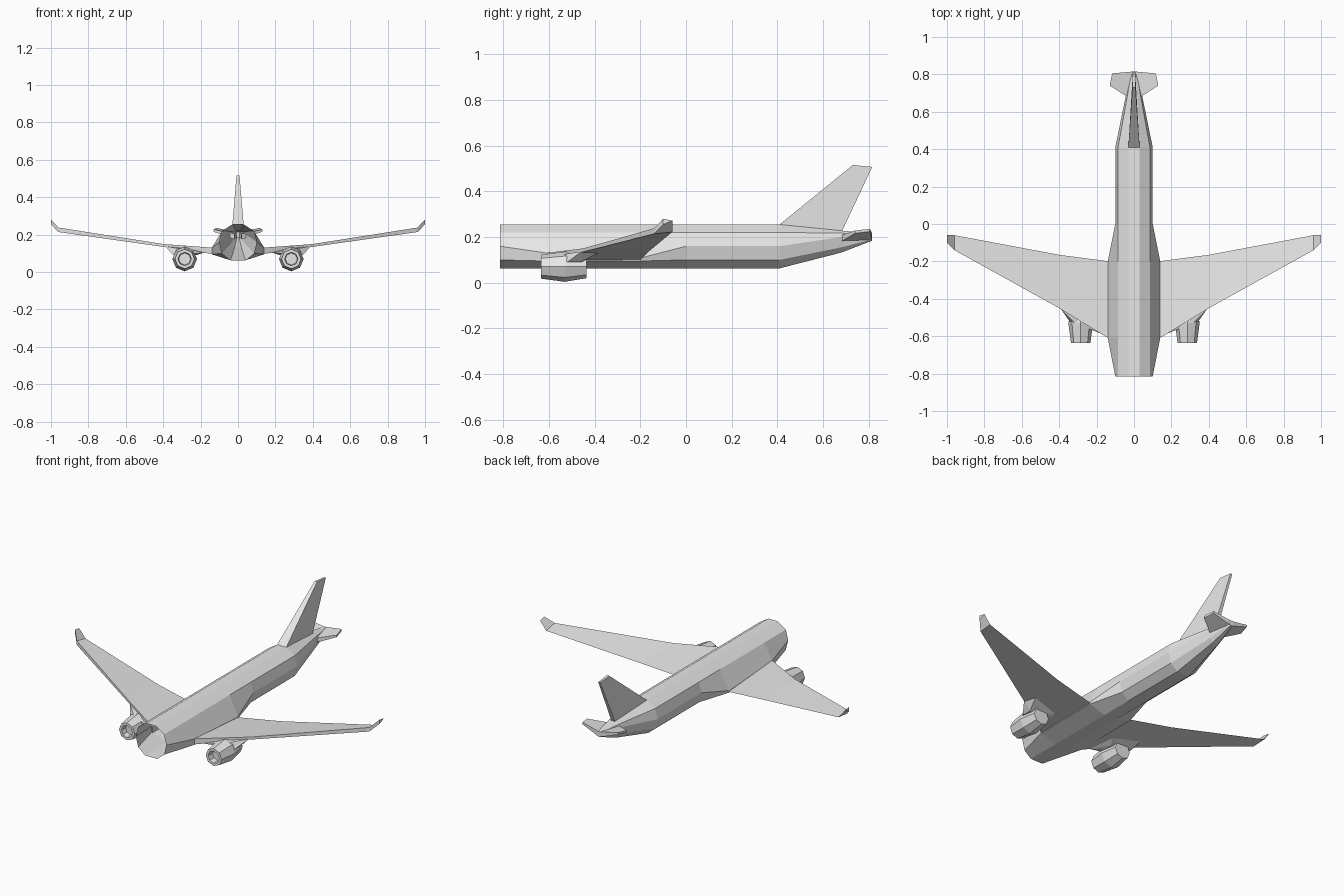
import bpy, bmesh, math

cube = bpy.data.objects.get("Cube")
if cube:
    bpy.data.objects.remove(cube, do_unlink=True)

grey = bpy.data.materials.new("light grey")
grey.use_nodes = True
grey.diffuse_color = (0.8, 0.8, 0.8, 1)
grey.node_tree.nodes["Principled BSDF"].inputs["Base Color"].default_value = (0.8, 0.8, 0.8, 1)


def finish(name, bm, mirror=False):
    """Turn a bmesh into a flat-shaded object, mirrored across x if asked."""
    bmesh.ops.recalc_face_normals(bm, faces=bm.faces)
    mesh = bpy.data.meshes.new(name)
    bm.to_mesh(mesh)
    bm.free()
    mesh.materials.append(grey)
    obj = bpy.data.objects.new(name, mesh)
    bpy.context.collection.objects.link(obj)
    if mirror:
        obj.modifiers.new("Mirror", 'MIRROR').use_mirror_merge = False
    return obj


def loft(name, rings, cap_start=True, cap_end=True, mirror=False):
    """Skin a row of closed rings with equal point counts."""
    bm = bmesh.new()
    rows = [[bm.verts.new(p) for p in ring] for ring in rings]
    n = len(rows[0])
    for a, b in zip(rows, rows[1:]):
        for i in range(n):
            j = (i + 1) % n
            bm.faces.new((a[i], a[j], b[j], b[i]))
    if cap_start:
        bm.faces.new(rows[0])
    if cap_end:
        bm.faces.new(rows[-1])
    return finish(name, bm, mirror)


def hull(name, points, mirror=False):
    bm = bmesh.new()
    for p in points:
        bm.verts.new(p)
    bmesh.ops.convex_hull(bm, input=bm.verts)
    return finish(name, bm, mirror)


# Fuselage: ten-sided tube, open at the nose, swelling at the wing roots
body = [(.03, .255), (.085, .22), (.10, .16), (.085, .10), (.04, .063)]
root_front = body[:2] + [(.14, .13), (.14, .095), body[4]]
root_back = body[:2] + [(.14, .108), (.14, .095), body[4]]
tail = [(.018, .228), (.036, .217), (.045, .20), (.036, .155), (.018, .132)]
tail_tip = [(.006, .215), (.014, .21), (.016, .20), (.014, .19), (.006, .184)]
stations = [(-.815, body), (-.61, root_front), (-.2, root_back), (0, body),
            (.41, body), (.68, tail), (.815, tail_tip)]
loft("fuselage",
     [[(x, y, z) for x, z in half] + [(-x, y, z) for x, z in reversed(half)]
      for y, half in stations], cap_start=False)

# Wings with upturned tips: x, leading y, leading top and bottom z, trailing y and z
wing = [(.13, -.615, .13, .096, -.2, .1),
        (.40, -.45, .15, .135, -.165, .135),
        (.96, -.14, .238, .214, -.06, .222),
        (1.0, -.10, .28, .255, -.06, .272)]
loft("wings", [[(x, ly, zt), (x, ly, zb), (x, ty, tz)]
               for x, ly, zt, zb, ty, tz in wing], mirror=True)

# Tail fin
fin = [(.41, .255, .03), (.73, .515, .008), (.815, .507, .006), (.68, .22, .012)]
loft("tail_fin", [[(s * w, y, z) for y, z, w in fin] for s in (-1, 1)])

# Tailplanes
plane = [(.02, .67, .19, .03, .815, .2), (.13, .74, .222, .012, .805, .23)]
loft("tailplanes", [[(x + shift, y, z + s * t / 2)
                     for y, s, shift in ((ly, 1, 0), (ly, -1, 0), (ty, -1, -.013), (ty, 1, -.013))
                     for z in ((lz if y == ly else tz),)]
                    for x, ly, lz, t, ty, tz in plane], mirror=True)

# Engines: octagonal pods with a recessed intake
ENGINE_X, ENGINE_Z, SIDES = .285, .07, 8
pod = [(-.60, .032), (-.635, .036), (-.635, .052), (-.53, .066), (-.435, .05)]
loft("engines",
     [[(ENGINE_X + r * math.cos(2 * math.pi * i / SIDES), y,
        ENGINE_Z + r * math.sin(2 * math.pi * i / SIDES)) for i in range(SIDES)]
      for y, r in pod], mirror=True)

# Pylons: flared blocks joining the engines to the wings
hull("engine_pylons",
     [(ENGINE_X + s * .06, y, .09) for s in (-1, 1) for y in (-.52, -.46)] +
     [(ENGINE_X + s * .03, -.53, .125) for s in (-1, 1)] +
     [(.18, -.585, .105), (.39, -.455, .138), (.2, -.42, .105), (.37, -.38, .133)],
     mirror=True)
